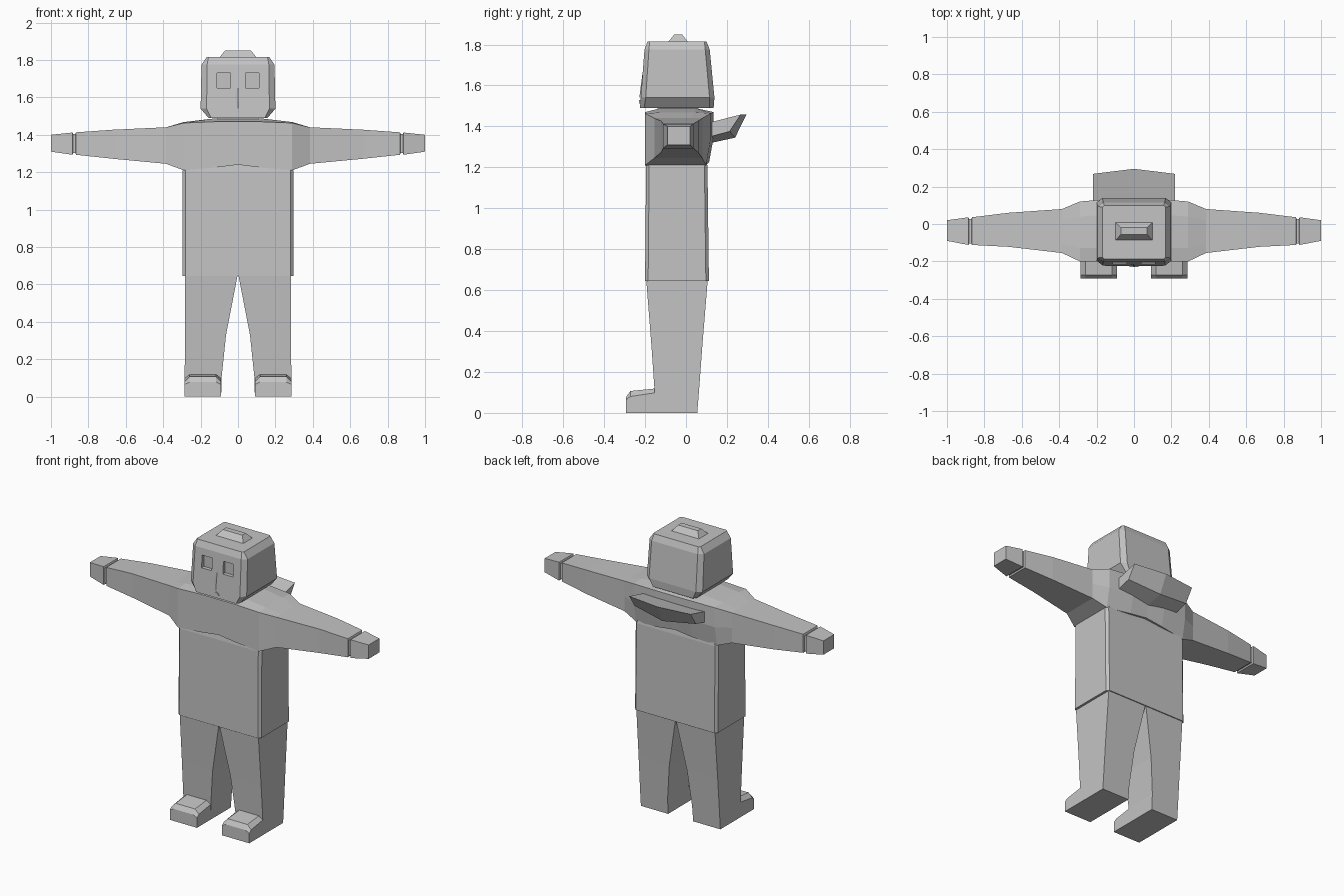
import bpy
import bmesh

if "Cube" in bpy.data.objects:
    bpy.data.objects.remove(bpy.data.objects["Cube"])

grey = bpy.data.materials.new("light_grey")
grey.diffuse_color = (0.55, 0.55, 0.55, 1)
grey.use_nodes = True
grey.node_tree.nodes["Principled BSDF"].inputs["Base Color"].default_value = grey.diffuse_color


def loft(name, rings):
    """Skin a list of equal-length point rings and cap both ends."""
    bm = bmesh.new()
    vs = [[bm.verts.new(p) for p in r] for r in rings]
    n = len(rings[0])
    for a, b in zip(vs, vs[1:]):
        for i in range(n):
            j = (i + 1) % n
            bm.faces.new((a[i], a[j], b[j], b[i]))
    bm.faces.new(vs[0])
    bm.faces.new(vs[-1])
    bmesh.ops.recalc_face_normals(bm, faces=bm.faces)
    me = bpy.data.meshes.new(name)
    bm.to_mesh(me)
    bm.free()
    me.materials.append(grey)
    ob = bpy.data.objects.new(name, me)
    bpy.context.collection.objects.link(ob)
    return ob


def rect(z, x0, x1, y0, y1):
    return [(x0, y0, z), (x1, y0, z), (x1, y1, z), (x0, y1, z)]


def chamfered(z, w, y0, y1, c, d):
    """Horizontal octagon: half width w, corners cut by c in x and d in y."""
    return [(-w + c, y0, z), (w - c, y0, z), (w, y0 + d, z), (w, y1 - d, z),
            (w - c, y1, z), (-w + c, y1, z), (-w, y1 - d, z), (-w, y0 + d, z)]


# Torso: slightly chamfered box, tucked under the chest
loft("torso", [chamfered(0.645, 0.297, -0.2, 0.112, 0.015, 0.015),
               chamfered(1.205, 0.297, -0.195, 0.105, 0.015, 0.015),
               chamfered(1.3, 0.26, -0.18, 0.09, 0.015, 0.015)])


# Chest and both sleeves as one span with hands: x, y0, y1, z0, z1, ridge height
span = [
    (0.0, -0.2, 0.135, 1.24, 1.47, 0.018),
    (0.12, -0.2, 0.135, 1.225, 1.47, 0.018),
    (0.29, -0.2, 0.12, 1.21, 1.463, 0.005),
    (0.385, -0.155, 0.08, 1.245, 1.44, 0),
    (0.67, -0.122, 0.06, 1.272, 1.427, 0),
    (0.866, -0.112, 0.036, 1.293, 1.413, 0),
    (0.87, -0.103, 0.027, 1.302, 1.403, 0),
    (0.881, -0.103, 0.027, 1.302, 1.403, 0),
    (0.885, -0.112, 0.036, 1.293, 1.412, 0),
    (1.0, -0.09, 0.02, 1.31, 1.4, 0),
]


def arm_ring(s, x, y0, y1, z0, z1, h):
    a, b = y0 + (y1 - y0) * 0.22, y1 - (y1 - y0) * 0.25
    lower_back = y1 - (0.022 if abs(x) < 0.3 else 0)
    mid = (z0 + z1) / 2
    return [(s * x, y0, z0), (s * x, y0, z1), (s * x, a, z1 + h),
            (s * x, b, z1 + h), (s * x, y1, z1), (s * x, y1, mid),
            (s * x, lower_back, z0)]


loft("chest_and_arms", [arm_ring(-1, *p) for p in reversed(span[1:])]
     + [arm_ring(1, *p) for p in span])

# Neck
loft("neck", [rect(1.46, -0.12, 0.12, -0.14, 0.06),
              rect(1.5, -0.11, 0.11, -0.14, 0.06)])

# Head with cut corners, narrow chin and bevelled crown
head = loft("head", [chamfered(1.49, 0.158, -0.225, 0.135, 0.015, 0.02),
                     chamfered(1.54, 0.2, -0.221, 0.139, 0.032, 0.024),
                     chamfered(1.775, 0.195, -0.203, 0.116, 0.03, 0.022),
                     chamfered(1.815, 0.168, -0.188, 0.1, 0.01, 0.01)])

# Eye sockets sunk into the face
for s in (-1, 1):
    a, b = sorted((s * 0.04, s * 0.113))
    cutter = loft("eye_cutter", [rect(1.65, a, b, -0.3, -0.188),
                                 rect(1.73, a, b, -0.3, -0.188)])
    cutter.hide_render = True
    mod = head.modifiers.new("eye_socket", 'BOOLEAN')
    mod.object = cutter
    mod.solver = 'EXACT'
    bpy.context.view_layer.objects.active = head
    bpy.ops.object.modifier_apply(modifier=mod.name)
    bpy.data.objects.remove(cutter)

# Faint nose wedge and small mouth
loft("nose", [[(-0.035, -0.205, 1.65), (0, -0.214, 1.65), (0.035, -0.205, 1.65)],
              [(-0.01, -0.215, 1.54), (0, -0.228, 1.54), (0.01, -0.215, 1.54)]])
loft("mouth", [[(-0.024, y, 1.512), (0, y, 1.53), (0.024, y, 1.512), (0, y, 1.522)]
               for y in (-0.229, -0.215)])

# Knob on the crown
loft("crown_knob", [rect(1.81, -0.102, 0.102, -0.09, 0.012),
                    rect(1.85, -0.07, 0.07, -0.056, -0.02)])


# Folded hood standing off the upper back
def hood_ring(x, tip, drop):
    return [(x, 0.08, 1.41), (x, tip, 1.458),
            (x, tip - 0.055, 1.375 - drop), (x, 0.08, 1.34 - drop)]


loft("hood", [hood_ring(-0.22, 0.268, 0), hood_ring(0, 0.295, 0.03),
              hood_ring(0.22, 0.268, 0)])

# Legs and feet
for s, side in ((-1, "right"), (1, "left")):
    loft(side + "_leg", [rect(0, s * 0.09, s * 0.285, -0.147, 0.055),
                         rect(0.1, s * 0.088, s * 0.285, -0.153, 0.063),
                         rect(0.33, s * 0.064, s * 0.284, -0.169, 0.08),
                         rect(0.66, 0, s * 0.282, -0.195, 0.107)])

    def foot_ring(y, side_z, top_z):
        return [(s * x, y, z) for x, z in
                ((0.09, 0), (0.285, 0), (0.285, side_z), (0.258, top_z),
                 (0.118, top_z), (0.09, side_z))]

    loft(side + "_foot", [foot_ring(-0.292, 0.065, 0.078),
                          foot_ring(-0.272, 0.08, 0.107),
                          foot_ring(-0.14, 0.1, 0.12)])
